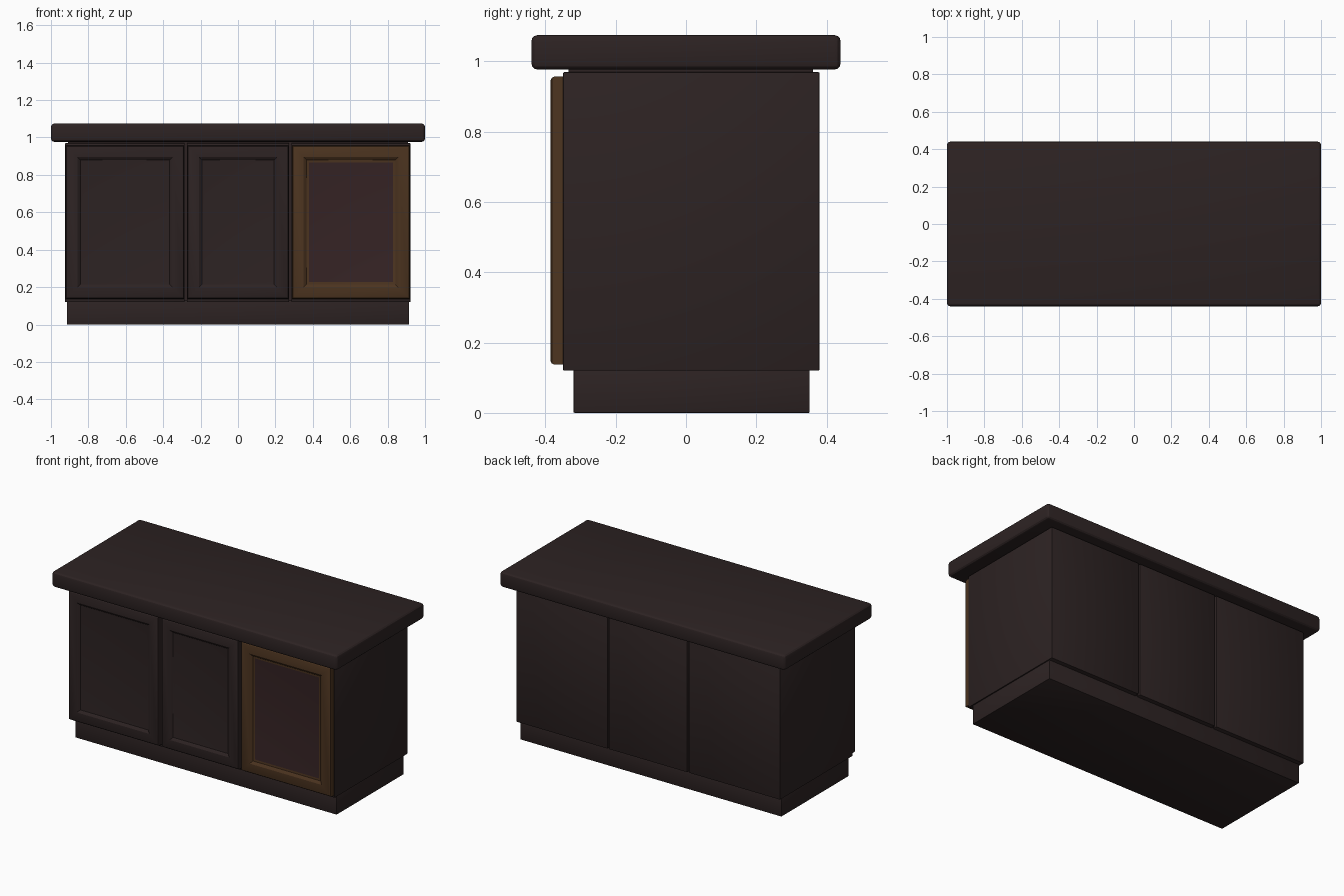
import bpy, bmesh

if "Cube" in bpy.data.objects:
    bpy.data.objects.remove(bpy.data.objects["Cube"])


def material(name, rgb):
    m = bpy.data.materials.new(name)
    m.diffuse_color = (*rgb, 1)
    m.use_nodes = True
    m.node_tree.nodes["Principled BSDF"].inputs["Base Color"].default_value = m.diffuse_color
    return m


DARK = material("dark wood", (0.026, 0.0165, 0.0165))
BROWN = material("brown wood", (0.072, 0.034, 0.014))
RED = material("reddish dark wood", (0.036, 0.017, 0.018))


def finish(name, bm, mats):
    bmesh.ops.recalc_face_normals(bm, faces=bm.faces)
    me = bpy.data.meshes.new(name)
    bm.to_mesh(me)
    bm.free()
    for m in mats:
        me.materials.append(m)
    ob = bpy.data.objects.new(name, me)
    bpy.context.collection.objects.link(ob)
    bpy.context.view_layer.objects.active = ob
    ob.select_set(True)
    bpy.ops.object.shade_smooth_by_angle(angle=0.5)
    ob.select_set(False)
    return ob


def box(name, x, y, z, bevel=0.0, segments=2):
    bm = bmesh.new()
    bmesh.ops.create_cube(bm, size=1)
    for v in bm.verts:
        for i, (lo, hi) in enumerate((x, y, z)):
            v.co[i] = lo if v.co[i] < 0 else hi
    if bevel:
        bmesh.ops.bevel(bm, geom=bm.edges[:], offset=bevel, segments=segments,
                        profile=0.5, affect='EDGES')
    return finish(name, bm, [DARK])


def door(name, x0, x1, z0, z1, frame, panel):
    # nested rectangles: (inset from outline, y), from the back to the panel
    profile = [(0, -0.345), (0, -0.374), (0.004, -0.382), (0.012, -0.386),
               (0.062, -0.386), (0.070, -0.381), (0.078, -0.374), (0.090, -0.372)]
    bm = bmesh.new()
    rings = []
    for d, y in profile:
        rings.append([bm.verts.new(c) for c in (
            (x0 + d, y, z0 + d), (x1 - d, y, z0 + d),
            (x1 - d, y, z1 - d), (x0 + d, y, z1 - d))])
    for a, b in zip(rings, rings[1:]):
        for i in range(4):
            j = (i + 1) % 4
            bm.faces.new((a[i], a[j], b[j], b[i]))
    bm.faces.new(rings[0])
    bm.faces.new(rings[-1]).material_index = 1
    return finish(name, bm, [frame, panel])


# worktop and plinth
box("worktop", (-1, 1), (-0.44, 0.44), (0.977, 1.075), 0.018, 3)
box("plinth", (-0.915, 0.915), (-0.32, 0.352), (0, 0.13), 0.003)

# inner core closing the gaps between the cabinets
box("core", (-0.91, 0.91), (-0.335, 0.362), (0.125, 0.985))

# three cabinets with their doors
parts = [("left", -0.925, -0.285, DARK, DARK),
         ("middle", -0.274, 0.274, DARK, DARK),
         ("right", 0.285, 0.922, BROWN, RED)]
for side, x0, x1, frame, panel in parts:
    box(side + "_cabinet", (x0, x1), (-0.35, 0.38), (0.12, 0.97), 0.004)
    door(side + "_door", x0 + 0.004, x1 - 0.003, 0.137, 0.957, frame, panel)
